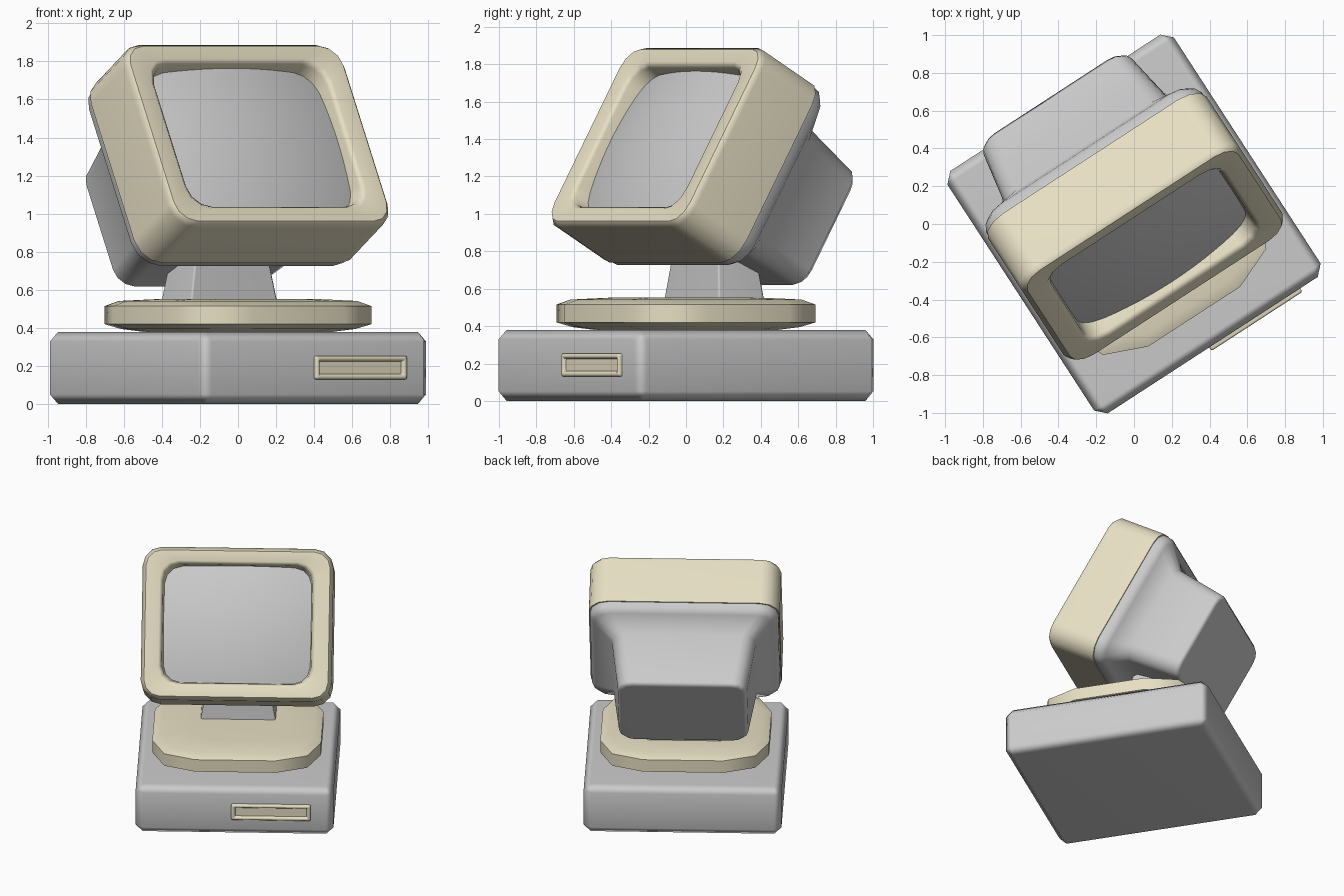
import bpy, bmesh
from math import sin, cos, pi, radians
from mathutils import Matrix

if "Cube" in bpy.data.objects:
    bpy.data.objects.remove(bpy.data.objects["Cube"])

beige = bpy.data.materials.new("beige_plastic")
beige.diffuse_color = (0.8, 0.74, 0.55, 1)
beige.use_nodes = True
beige.node_tree.nodes["Principled BSDF"].inputs["Base Color"].default_value = beige.diffuse_color

TURN = Matrix.Rotation(radians(33), 4, 'Z')          # whole model is turned
UPRIGHT = TURN @ Matrix.Rotation(radians(90), 4, 'X')  # loft depth runs up z
TILT = (TURN @ Matrix.Translation((0, -0.476, 0.94))
        @ Matrix.Rotation(radians(-30), 4, 'X') @ Matrix.Translation((0, 0, 0.555)))


def finish(name, bm, matrix, mat=None, angle=50):
    bmesh.ops.recalc_face_normals(bm, faces=bm.faces)
    bm.transform(matrix)
    me = bpy.data.meshes.new(name)
    bm.to_mesh(me)
    bm.free()
    ob = bpy.data.objects.new(name, me)
    bpy.context.collection.objects.link(ob)
    if mat:
        me.materials.append(mat)
    bpy.ops.object.select_all(action='DESELECT')
    ob.select_set(True)
    bpy.context.view_layer.objects.active = ob
    bpy.ops.object.shade_smooth_by_angle(angle=radians(angle))
    mod = ob.modifiers.new("weighted_normals", 'WEIGHTED_NORMAL')
    mod.keep_sharp = True
    return ob


def rounded_rect(hw, hh, r, seg):
    pts = []
    for i, (sx, sz) in enumerate(((1, 1), (-1, 1), (-1, -1), (1, -1))):
        for k in range(seg + 1):
            a = (i + k / seg) * pi / 2
            pts.append((sx * (hw - r) + r * cos(a), sz * (hh - r) + r * sin(a)))
    return pts


def loft(name, rings, matrix, mat=None, seg=3, angle=50):
    """Skin rounded rectangles (depth, half width, half height, radius[, z shift])."""
    bm = bmesh.new()
    loops = []
    for d, hw, hh, r, *dz in rings:
        dz = dz[0] if dz else 0
        loops.append([bm.verts.new((x, d, z + dz)) for x, z in rounded_rect(hw, hh, r, seg)])
    n = len(loops[0])
    for a, b in zip(loops, loops[1:]):
        for i in range(n):
            j = (i + 1) % n
            bm.faces.new((a[i], a[j], b[j], b[i]))
    bm.faces.new(loops[0])
    bm.faces.new(loops[-1])
    return finish(name, bm, matrix, mat, angle)


# Computer case: chamfered box
bm = bmesh.new()
bmesh.ops.create_cube(bm, size=1, matrix=Matrix.Translation((0, 0, 0.19))
                      @ Matrix.Diagonal((1.43, 1.53, 0.38, 1)))
bmesh.ops.bevel(bm, geom=bm.edges[:], offset=0.052, segments=1, affect='EDGES')
finish("computer_case", bm, TURN)

# Disk drive frame on the case front, with a shallow recess
loft("disk_drive", [
    (-0.74, 0.287, 0.062, 0.012), (-0.778, 0.287, 0.062, 0.012),
    (-0.787, 0.28, 0.055, 0.01), (-0.787, 0.268, 0.043, 0.008),
    (-0.781, 0.262, 0.037, 0.006), (-0.768, 0.258, 0.033, 0.006)],
    TURN @ Matrix.Translation((0.265, 0, 0.192)), beige, seg=2)

# Swivel plate under the monitor
loft("swivel_plate", [
    (0.375, 0.40, 0.375, 0.2), (0.395, 0.54, 0.515, 0.29),
    (0.42, 0.61, 0.585, 0.32), (0.515, 0.61, 0.585, 0.32),
    (0.542, 0.55, 0.525, 0.3), (0.553, 0.35, 0.325, 0.18)],
    UPRIGHT, beige, seg=2)

# Tapered neck
loft("monitor_neck", [
    (0.50, 0.28, 0.152, 0.012), (0.72, 0.24, 0.13, 0.012), (0.92, 0.21, 0.11, 0.012)],
    UPRIGHT @ Matrix.Translation((0, 0, -0.18)), seg=1)

# Monitor bezel: outside, front rim and screen recess
loft("monitor_bezel", [
    (0.40, 0.69, 0.555, 0.14), (0.03, 0.69, 0.555, 0.14),
    (0.0, 0.665, 0.53, 0.115), (0.0, 0.565, 0.455, 0.13),
    (0.025, 0.54, 0.43, 0.125), (0.17, 0.52, 0.41, 0.12)],
    TILT, beige)

# Monitor rear shell: rim, funnel and tube box
loft("monitor_shell", [
    (0.38, 0.684, 0.549, 0.14), (0.445, 0.68, 0.545, 0.14),
    (0.48, 0.65, 0.515, 0.12), (0.575, 0.52, 0.395, 0.1, -0.01),
    (0.95, 0.467, 0.357, 0.1, -0.02), (0.98, 0.44, 0.33, 0.085, -0.02)],
    TILT)

# Bulging screen glass
bm = bmesh.new()
bmesh.ops.create_grid(bm, x_segments=16, y_segments=16, size=1)
for v in bm.verts:
    x, z = v.co.x, v.co.y
    v.co = (0.55 * x, 0.005 + 0.07 * x * x + 0.05 * z * z, 0.435 * z)
screen = finish("screen_glass", bm, TILT)
# Face the glass outward
front = TILT.to_3x3().col[1]
if screen.data.polygons[0].normal.dot(front) > 0:
    screen.data.flip_normals()
